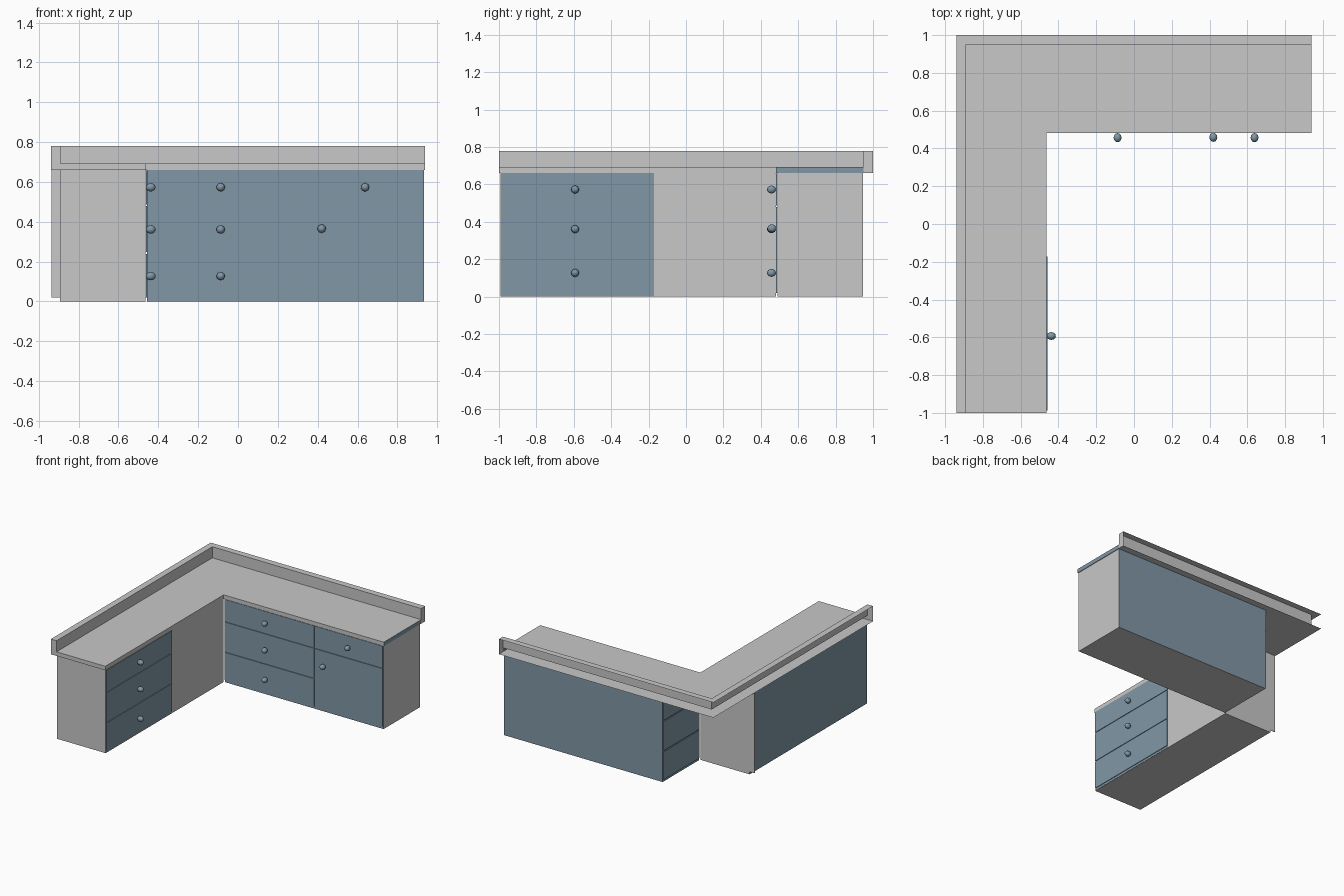
import bpy, bmesh, math
from mathutils import Vector

if "Cube" in bpy.data.objects:
    bpy.data.objects.remove(bpy.data.objects["Cube"])


def material(name, rgb):
    m = bpy.data.materials.new(name)
    m.diffuse_color = (*rgb, 1)
    m.use_nodes = True
    m.node_tree.nodes["Principled BSDF"].inputs["Base Color"].default_value = m.diffuse_color
    return m


GREY = material("light grey", (0.58, 0.58, 0.58))
BLUE = material("slate blue", (0.22, 0.31, 0.38))


def finish(name, bm):
    me = bpy.data.meshes.new(name)
    bm.to_mesh(me)
    bm.free()
    ob = bpy.data.objects.new(name, me)
    me.materials.append(GREY)
    me.materials.append(BLUE)
    bpy.context.collection.objects.link(ob)
    return ob


def box(name, lo, hi, is_blue=lambda n: True):
    """Box from corner to corner; faces are blue where is_blue(normal) holds."""
    bm = bmesh.new()
    bmesh.ops.create_cube(bm, size=1)
    lo, hi = Vector(lo), Vector(hi)
    for v in bm.verts:
        v.co = (lo + hi) / 2 + v.co * (hi - lo)
    bm.normal_update()
    for f in bm.faces:
        f.material_index = int(is_blue(f.normal))
    return finish(name, bm)


# Countertop with upstand: open-backed profile (x offset, y offset, z) swept round the L
profile = [(0, 0, .66), (.05, .05, .66), (.477, .518, .66), (.477, .518, .692),
           (.05, .05, .692), (.05, .05, .78), (0, 0, .78)]
bm = bmesh.new()
rows = []
for dx, dy, z in profile:
    rows.append([bm.verts.new(p) for p in
                 ((-.94 + dx, -1, z), (-.94 + dx, 1 - dy, z), (.94, 1 - dy, z))])
for a, b in zip(rows, rows[1:]):
    for i in (0, 1):
        bm.faces.new((a[i], a[i + 1], b[i + 1], b[i]))
for end in (0, 2):
    bm.faces.new([rows[i][end] for i in (0, 1, 4, 5, 6)])
    slab_end = bm.faces.new([rows[i][end] for i in (1, 2, 3, 4)])
    slab_end.material_index = int(end == 2)
bmesh.ops.recalc_face_normals(bm, faces=bm.faces)
finish("countertop", bm)

# Cabinet bodies
F = .006   # drawer front thickness
G = .004   # half of the gap between fronts
box("left_cabinet", (-.893, -.992, 0), (-.465, .48, .66), lambda n: n.x < -.5)
box("right_cabinet", (-.463 + F, .482 + F, 0), (.935, .945, .66),
    lambda n: abs(n.y) > .5 or n.x < -.5)
box("left_drawer_backing", (-.466, -.99, .002), (-.464, -.17, .66))
box("rear_corner_strip", (-.937, .476, .02), (-.89, .48, .66), lambda n: False)

# Drawer and door fronts, separated by narrow gaps
LEVELS = [(.015, .243), (.243, .483), (.483, .662)]
for k, (z0, z1) in enumerate(LEVELS):
    z0, z1 = z0 + G, z1 - G
    box(f"left_drawer_front_{k}", (-.465, -.988, z0), (-.465 + F, -.172, z1))
    box(f"right_drawer_front_{k}", (-.458, .482, z0), (.333 - G, .482 + F, z1))
    box(f"right_end_panel_{k}", (-.463, .49, z0), (-.463 + F, .943, z1))
box("door_front", (.333 + G, .482, .019), (.928, .482 + F, .479))
box("top_drawer_front", (.333 + G, .482, .487), (.928, .482 + F, .658))


# Round knobs, slightly stretched outwards
def knob(name, loc, stretch):
    bm = bmesh.new()
    bmesh.ops.create_uvsphere(bm, u_segments=12, v_segments=8, radius=.021)
    for v in bm.verts:
        v.co = Vector(loc) + v.co * Vector(stretch)
    for f in bm.faces:
        f.material_index = 1
        f.smooth = True
    finish(name, bm)


for k, z in enumerate((.127, .361, .573)):
    knob(f"left_drawer_knob_{k}", (-.438, -.593, z), (1.15, 1, 1))
    knob(f"right_drawer_knob_{k}", (-.087, .457, z), (1, 1.15, 1))
knob("door_knob", (.42, .459, .365), (1, 1.15, 1))
knob("top_drawer_knob", (.638, .457, .573), (1, 1.15, 1))
